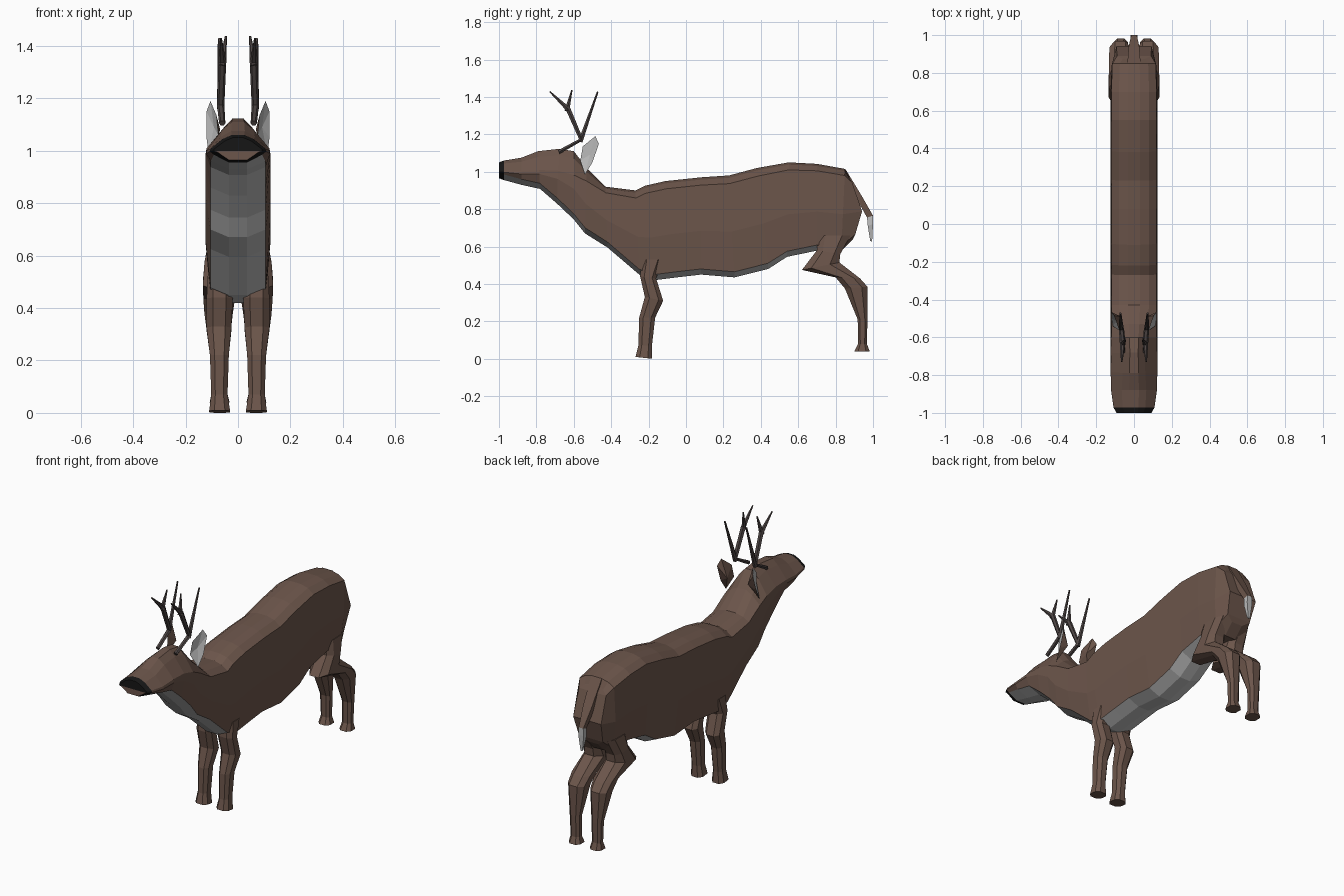
import bpy, bmesh, math
from mathutils import Vector

if "Cube" in bpy.data.objects:
    bpy.data.objects.remove(bpy.data.objects["Cube"])


def material(name, rgb):
    m = bpy.data.materials.new(name)
    m.diffuse_color = (*rgb, 1)
    m.use_nodes = True
    m.node_tree.nodes["Principled BSDF"].inputs["Base Color"].default_value = m.diffuse_color
    return m


BROWN = material("brown_coat", (0.15, 0.092, 0.07))
PALE = material("pale_fur", (0.5, 0.5, 0.5))
BLACK = material("black_nose", (0.008, 0.008, 0.008))
HORN = material("dark_antler", (0.075, 0.06, 0.058))


def build(name, verts, faces, mats, ids=None):
    """Mesh object with flat faces and outward normals."""
    me = bpy.data.meshes.new(name)
    me.from_pydata([tuple(v) for v in verts], [], faces)
    for m in mats:
        me.materials.append(m)
    if ids:
        for p, i in zip(me.polygons, ids):
            p.material_index = i
    bm = bmesh.new()
    bm.from_mesh(me)
    bmesh.ops.recalc_face_normals(bm, faces=bm.faces)
    bm.to_mesh(me)
    bm.free()
    ob = bpy.data.objects.new(name, me)
    bpy.context.collection.objects.link(ob)
    return ob


def loft(name, rings, mats, pick=lambda r, s: 0):
    """Skin rings together; caps are ladders of quads across the ring."""
    n = len(rings[0])
    verts = [p for ring in rings for p in ring]
    faces, ids = [], []
    for r in range(len(rings) - 1):
        for s in range(n):
            t = (s + 1) % n
            faces.append((r*n + s, r*n + t, (r+1)*n + t, (r+1)*n + s))
            ids.append(pick(r, s))
    for r, tag in ((0, -1), (len(rings) - 1, -2)):
        for s in range(n // 2 - 1):
            faces.append((r*n + s, r*n + s + 1, r*n + n - 2 - s, r*n + n - 1 - s))
            ids.append(pick(tag, s))
    return build(name, verts, faces, mats, ids)


# Body, neck and head: top y,z / bottom y,z / top width / side width / shoulder drop
STATIONS = [
    (-1.0, 1.05, -1.0, 0.965, .05, .09, .5),
    (-.972, 1.06, -.972, 0.955, .06, .105, .5),
    (-.88, 1.075, -.88, 0.93, .065, .118, .5),
    (-.79, 1.11, -.78, 0.908, .06, .12, .5),
    (-.68, 1.122, -.69, 0.83, .055, .12, .4),
    (-.60, 1.11, -.60, 0.745, .06, .12, .35),
    (-.53, 1.02, -.54, 0.67, .07, .12, .2),
    (-.43, 0.92, -.42, 0.595, .08, .12, .1),
    (-.27, 0.90, -.25, 0.45, .08, .12, .09),
    (-.22, 0.925, -.17, 0.42, .08, .12, .08),
    (-.11, 0.95, -.05, 0.435, .08, .12, .08),
    (.08, 0.97, .08, 0.45, .08, .12, .08),
    (.23, 0.98, .26, 0.435, .08, .12, .08),
    (.38, 1.02, .44, 0.48, .08, .12, .08),
    (.55, 1.05, .54, 0.545, .08, .12, .08),
    (.70, 1.042, .70, 0.578, .08, .12, .08),
    (.85, 1.015, .83, 0.575, .075, .115, .08),
    (.868, 0.975, .89, 0.635, .06, .09, .1),
]
rings = []
for k, (yt, zt, yb, zb, wt, ws, f) in enumerate(STATIONS):
    lip = .03 / (zt - zb)
    half = [(.4*wt, 0), (wt, .3*f), (ws, f), (1.03*ws, max(.55, f + .1)),
            (.88*ws, 1 - lip), (.035, 1)]
    bulge = .062 if k == len(STATIONS) - 1 else 0
    right = [Vector((x, yt + (yb - yt)*t + bulge*math.sin(math.pi*t), zt + (zb - zt)*t))
             for x, t in half]
    rings.append(right + [Vector((-p.x, p.y, p.z)) for p in reversed(right)])


def coat(r, s):
    if r == -1:
        return 2 if s < 3 else 0
    if r == -2:
        return 0
    if r == 0:
        return 2
    return 1 if s in (4, 5, 6) and r < 15 else 0


loft("body", rings, [BROWN, PALE, BLACK], coat)


# Legs: front y,z / back y,z / inner x / outer x
FRONT_LEG = [
    (-.24, .53, -.12, .53, .03, .115),
    (-.245, .44, -.16, .43, .02, .12),
    (-.22, .33, -.122, .31, .025, .12),
    (-.25, .22, -.165, .22, .035, .107),
    (-.255, .07, -.182, .07, .04, .102),
    (-.27, .01, -.182, 0, .03, .11),
]
REAR_LEG = [
    (.70, .66, .88, .66, .03, .112),
    (.70, .58, .825, .56, .015, .128),
    (.62, .475, .82, .515, .01, .134),
    (.80, .435, .93, .43, .012, .132),
    (.85, .375, .97, .385, .02, .128),
    (.918, .21, .97, .20, .04, .105),
    (.92, .08, .967, .08, .042, .1),
    (.90, .04, .982, .04, .032, .108),
]
OCT = [(.5, 1), (1, .5), (1, -.5), (.5, -1), (-.5, -1), (-1, -.5), (-1, .5), (.5 - 1, 1)]


def leg(name, spec, side):
    out = []
    for yf, zf, yb, zb, xi, xo in spec:
        c = Vector((side*(xi + xo)/2, (yf + yb)/2, (zf + zb)/2))
        a = Vector((0, (yf - yb)/2, (zf - zb)/2))
        b = Vector(((xo - xi)/2, 0, 0))
        out.append([c + a*v + b*u for u, v in OCT])
    loft(name, out, [BROWN])


# Antler tines: tapered tubes
def tine(name, path, side, sides=6):
    pts = [Vector((side*x, y, z)) for x, y, z, r in path]
    out = []
    for i, p in enumerate(pts):
        d = (pts[min(i + 1, len(pts) - 1)] - pts[max(i - 1, 0)]).normalized()
        u = Vector((1, 0, 0))
        u = (u - d*u.dot(d)).normalized()
        w = d.cross(u)
        r = path[i][3]
        out.append([p + u*r*math.cos(a) + w*r*math.sin(a)
                    for a in [math.tau*k/sides for k in range(sides)]])
    loft(name, out, [HORN])


TINES = {
    "main": [(.06, -.68, 1.105, .012), (.066, -.56, 1.172, .014),
             (.06, -.63, 1.335, .015), (.065, -.728, 1.428, .004)],
    "upper": [(.06, -.637, 1.325, .015), (.046, -.61, 1.437, .004)],
    "rear": [(.066, -.565, 1.16, .014), (.072, -.472, 1.428, .005)],
}

# Ear: dished pale front, rim, brown back
EAR = [(.075, -.565, 1.06), (.082, -.552, 1.135), (.105, -.485, 1.19),
       (.12, -.466, 1.15), (.12, -.50, 1.05), (.112, -.54, .985),
       (.092, -.515, 1.09), (.068, -.49, 1.08)]

for side, tag in ((1, "right"), (-1, "left")):
    leg(f"front_leg_{tag}", FRONT_LEG, side)
    leg(f"rear_leg_{tag}", REAR_LEG, side)
    for part, path in TINES.items():
        tine(f"antler_{part}_{tag}", path, side)
    build(f"ear_{tag}", [(side*x, y, z) for x, y, z in EAR],
          [(i, (i + 1) % 6, c) for c in (6, 7) for i in range(6)],
          [BROWN, PALE], [1]*6 + [0]*6)


# Tail: brown strip narrowing to a pale tip (top y,z / under y,z / half width)
def tail(name, spec, mat):
    loft(name, [[(w, y1, z1), (w, y2, z2), (-w, y2, z2), (-w, y1, z1)]
                for y1, z1, y2, z2, w in spec], [mat])


tail("tail", [(.852, 1.015, .84, .96, .035), (.94, .87, .915, .85, .028),
              (1.0, .765, .968, .755, .015)], BROWN)
tail("tail_tip", [(1.0, .765, .968, .755, .015), (1.0, .72, .972, .71, .018),
                  (.995, .625, .985, .63, .006)], PALE)
